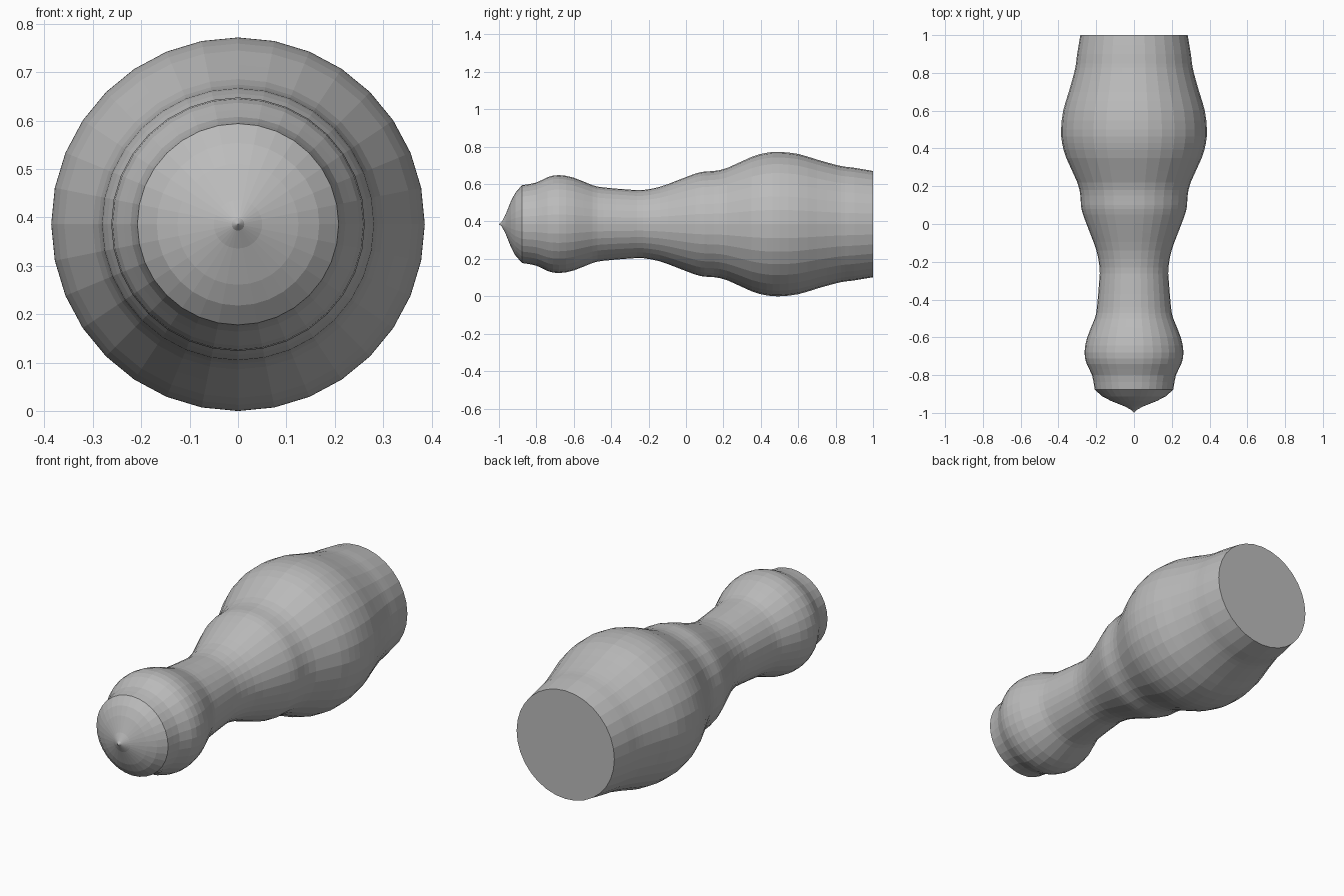
import bpy
import bmesh
import math
from mathutils import Vector, Matrix

SIDES = 32
AXIS_Z = 0.386

cube = bpy.data.objects.get("Cube")
if cube:
    bpy.data.objects.remove(cube, do_unlink=True)

grey = bpy.data.materials.new("plain grey")
grey.use_nodes = True
grey.diffuse_color = (0.5, 0.5, 0.5, 1)
grey.node_tree.nodes["Principled BSDF"].inputs["Base Color"].default_value = (0.5, 0.5, 0.5, 1)


def smooth_profile(points, steps):
    """Catmull-Rom curve through (y, radius) points."""
    pts = [Vector(p) for p in points]
    pts = [2 * pts[0] - pts[1]] + pts + [2 * pts[-1] - pts[-2]]
    out = []
    for a, b, c, d in zip(pts, pts[1:], pts[2:], pts[3:]):
        for i in range(steps):
            t = i / steps
            out.append(0.5 * (2 * b + (c - a) * t + (2 * a - 5 * b + 4 * c - d) * t * t
                              + (3 * b - a - 3 * c + d) * t ** 3))
    return out + [pts[-2]]


def lathe(name, profile, cap_end=False):
    """Revolve a (y, radius) profile around the long axis."""
    bm = bmesh.new()
    verts = [bm.verts.new((0, y, r)) for y, r in profile]
    edges = [bm.edges.new(pair) for pair in zip(verts, verts[1:])]
    bmesh.ops.spin(bm, geom=verts + edges, cent=(0, 0, 0), axis=(0, 1, 0),
                   angle=math.tau, steps=SIDES, use_duplicate=False)
    bmesh.ops.remove_doubles(bm, verts=bm.verts, dist=0.0005)
    if cap_end:
        end = profile[-1][0]
        rim = [e for e in bm.edges if e.is_boundary
               and all(abs(v.co.y - end) < 0.001 for v in e.verts)]
        bmesh.ops.contextual_create(bm, geom=rim)
    bmesh.ops.recalc_face_normals(bm, faces=bm.faces)
    # Open shells: make sure faces point away from the axis
    side = max(bm.faces, key=lambda f: Vector((f.calc_center_median().x, 0, f.calc_center_median().z)).length)
    c = side.calc_center_median()
    if side.normal.dot(Vector((c.x, 0, c.z))) < 0:
        bmesh.ops.reverse_faces(bm, faces=bm.faces)
    bmesh.ops.transform(bm, matrix=Matrix.Translation((0, 0, AXIS_Z)), verts=bm.verts)
    mesh = bpy.data.meshes.new(name)
    bm.to_mesh(mesh)
    bm.free()
    mesh.materials.append(grey)
    obj = bpy.data.objects.new(name, mesh)
    bpy.context.collection.objects.link(obj)
    return obj


# Pointed front end
lathe("pointed_tip", [(-1, 0), (-0.985, 0.013), (-0.965, 0.05), (-0.935, 0.125),
                      (-0.912, 0.168), (-0.877, 0.208)])

# Turned handle with a small front bulge, a waist, a collar and a large rear bulge
handle = [(-0.877, 0.208), (-0.8, 0.222), (-0.74, 0.251), (-0.68, 0.262), (-0.6, 0.248),
          (-0.5, 0.208), (-0.44, 0.196), (-0.3, 0.184), (-0.23, 0.182), (-0.14, 0.199),
          (-0.05, 0.232), (0.05, 0.27), (0.1, 0.281), (0.15, 0.284), (0.22, 0.3),
          (0.35, 0.359), (0.43, 0.381), (0.5, 0.386), (0.6, 0.375), (0.7, 0.345),
          (0.8, 0.317), (0.85, 0.307), (0.9, 0.301), (1, 0.284)]
lathe("turned_handle", smooth_profile(handle, 2), cap_end=True)
